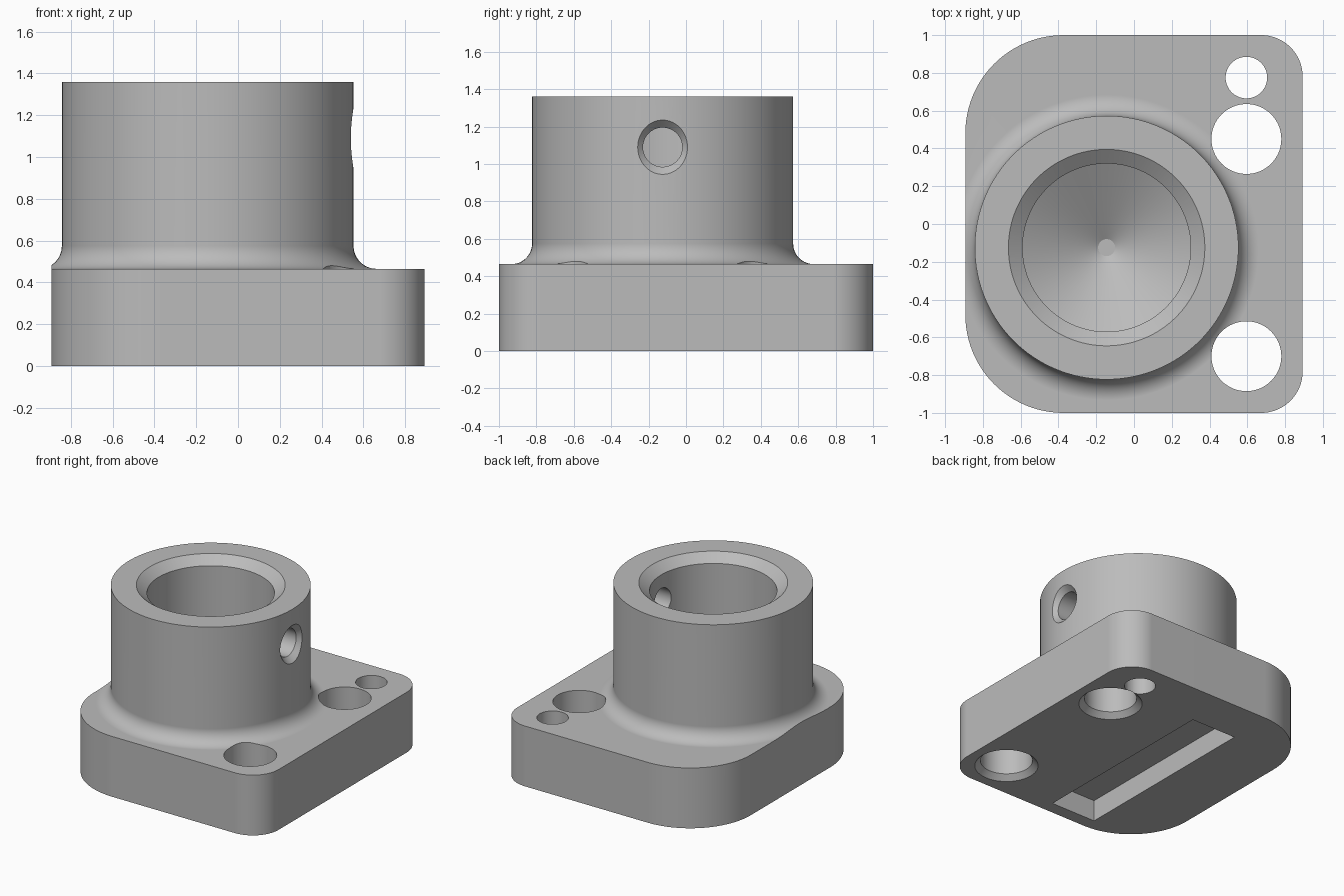
import bpy, bmesh
from math import pi, sin, cos, radians
from mathutils import Matrix, Vector

default = bpy.data.objects.get("Cube")
if default:
    bpy.data.objects.remove(default, do_unlink=True)

# Main dimensions
HALF_X, HALF_Y, PLATE_Z = 0.893, 1.0, 0.465
AXIS_X, AXIS_Y = -0.145, -0.125
BOSS_R, BOSS_TOP, FILLET = 0.698, 1.36, 0.11

metal = bpy.data.materials.new("grey_metal")
metal.use_nodes = True
grey = (0.5, 0.5, 0.5, 1)
metal.diffuse_color = grey
metal.node_tree.nodes["Principled BSDF"].inputs["Base Color"].default_value = grey


def finish(bm, name):
    bmesh.ops.recalc_face_normals(bm, faces=bm.faces)
    mesh = bpy.data.meshes.new(name)
    bm.to_mesh(mesh)
    bm.free()
    mesh.materials.append(metal)
    obj = bpy.data.objects.new(name, mesh)
    bpy.context.collection.objects.link(obj)
    return obj


def revolve(name, profile, matrix, steps=96):
    """Turn a closed (radius, height) profile around its axis."""
    bm = bmesh.new()
    verts = [bm.verts.new((r, 0, z)) for r, z in profile]
    edges = [bm.edges.new(pair) for pair in zip(verts, verts[1:])]
    bmesh.ops.spin(bm, geom=verts + edges, cent=(0, 0, 0), axis=(0, 0, 1),
                   angle=2 * pi, steps=steps)
    bmesh.ops.remove_doubles(bm, verts=bm.verts, dist=1e-5)
    bm.transform(matrix)
    return finish(bm, name)


def prism(name, outline, z0, z1):
    bm = bmesh.new()
    face = bm.faces.new([bm.verts.new((x, y, z0)) for x, y in outline])
    top = bmesh.ops.extrude_face_region(bm, geom=[face])["geom"]
    bmesh.ops.translate(bm, vec=(0, 0, z1 - z0),
                        verts=[g for g in top if isinstance(g, bmesh.types.BMVert)])
    return finish(bm, name)


def box(x0, x1, y0, y1):
    return [(x0, y0), (x1, y0), (x1, y1), (x0, y1)]


def rounded_outline(left_r, right_r, steps=24):
    """Plate outline with its own corner radius on each side."""
    points = []
    for sx, sy, start in ((1, -1, 270), (1, 1, 0), (-1, 1, 90), (-1, -1, 180)):
        r = right_r if sx > 0 else left_r
        for i in range(steps + 1):
            a = radians(start + 90 * i / steps)
            points.append((sx * (HALF_X - r) + r * cos(a),
                           sy * (HALF_Y - r) + r * sin(a)))
    return points


def combine(target, tool, operation):
    mod = target.modifiers.new(operation, 'BOOLEAN')
    mod.operation, mod.solver, mod.object = operation, 'EXACT', tool
    bpy.context.view_layer.objects.active = target
    bpy.ops.object.modifier_apply(modifier=mod.name)
    bpy.data.objects.remove(tool, do_unlink=True)


def at(x, y, z=0):
    return Matrix.Translation((x, y, z))


# Plate and boss, joined by a fillet that is trimmed at the plate sides
body = prism("flanged_bushing", box(-1.3, 1.3, -1.3, 1.3), 0, PLATE_Z)
foot = BOSS_R + FILLET
profile = [(0, 0.3), (foot, 0.3)]
for i in range(13):
    a = pi / 2 * i / 12
    profile.append((foot - FILLET * sin(a), PLATE_Z + FILLET * (1 - cos(a))))
profile += [(BOSS_R, BOSS_TOP), (0, BOSS_TOP)]
combine(body, revolve("boss", profile, at(AXIS_X, AXIS_Y), 128), 'UNION')
combine(body, prism("plate_outline", rounded_outline(0.52, 0.22), -0.5, 2), 'INTERSECT')

# Blind bore with chamfered mouth and conical floor
bore = [(0, 0.27), (0.045, 0.27), (0.445, 0.51), (0.445, 1.30),
        (0.52, BOSS_TOP), (0.583, 1.41), (0, 1.41)]
combine(body, revolve("bore", bore, at(AXIS_X, AXIS_Y), 128), 'DIFFERENCE')

# Mounting holes, chamfered underneath
for y in (0.45, -0.70):
    hole = [(0, -0.05), (0.275, -0.05), (0.185, 0.04), (0.185, 0.9), (0, 0.9)]
    combine(body, revolve("mounting_hole", hole, at(0.595, y), 64), 'DIFFERENCE')

# Small pin hole
pin = [(0, -0.1), (0.11, -0.1), (0.11, 0.9), (0, 0.9)]
combine(body, revolve("pin_hole", pin, at(0.595, 0.775), 64), 'DIFFERENCE')

# Countersunk set screw hole through one wall
screw = [(0, 0.1), (0.105, 0.1), (0.105, 0.655), (0.135, 0.687), (0.21, 0.767), (0, 0.767)]
turn = at(AXIS_X, AXIS_Y, 1.09) @ Matrix.Rotation(pi / 2, 4, 'Y')
combine(body, revolve("screw_hole", screw, turn, 64), 'DIFFERENCE')

# Rectangular slot in the underside
combine(body, prism("slot", box(-0.385, 0, -0.90, 0.65), -0.1, 0.165), 'DIFFERENCE')

# Smooth round surfaces, crisp edges
bpy.ops.object.select_all(action='DESELECT')
body.select_set(True)
bpy.context.view_layer.objects.active = body
bpy.ops.object.shade_smooth_by_angle(angle=radians(25))
weighted = body.modifiers.new("weighted_normals", 'WEIGHTED_NORMAL')
weighted.keep_sharp = True
